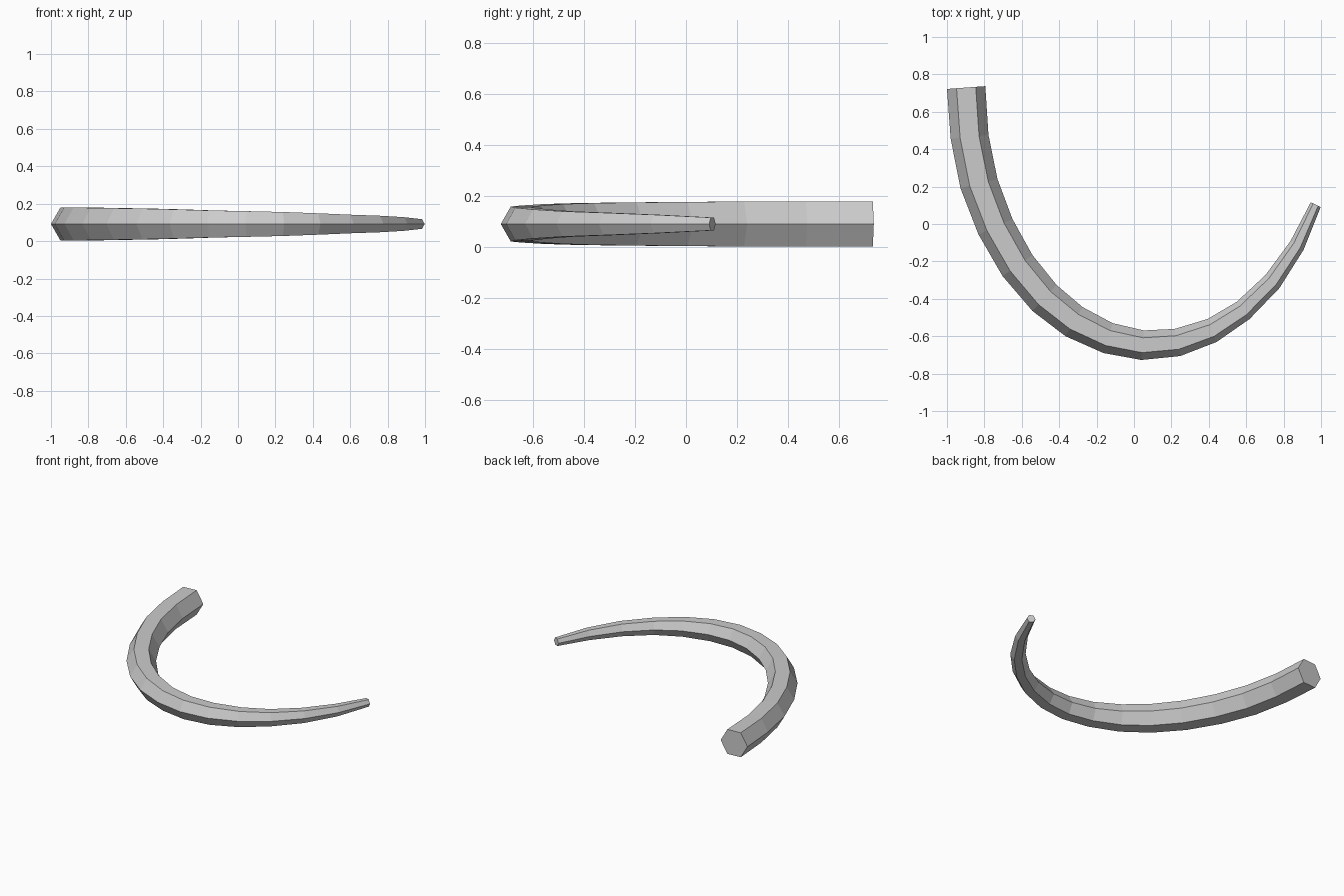
import bpy, bmesh
from mathutils import Vector

if "Cube" in bpy.data.objects:
    bpy.data.objects.remove(bpy.data.objects["Cube"])

# Outer and inner edge of each ring along the curve, seen from above
outer = [(-1.0, .722), (-.98, .455), (-.928, .192), (-.832, -.055), (-.703, -.278),
         (-.543, -.465), (-.366, -.60), (-.163, -.69), (.04, -.727), (.247, -.706),
         (.441, -.631), (.618, -.508), (.778, -.342), (.906, -.139), (.998, .091)]
inner = [(-.795, .737), (-.778, .476), (-.73, .24), (-.65, .027), (-.543, -.166),
         (-.414, -.326), (-.275, -.444), (-.115, -.53), (.052, -.569), (.217, -.561),
         (.393, -.508), (.548, -.417), (.703, -.273), (.837, -.091), (.945, .116)]
MID_Z = .0915
H = .866  # hexagon half height relative to its radius

bm = bmesh.new()


def hex_ring(a, b):
    a, b = Vector((*a, MID_Z)), Vector((*b, MID_Z))
    c, side = (a + b) / 2, (a - b) / 2
    up = Vector((0, 0, side.length * H))
    return [bm.verts.new(c + side * s + up * u) for s, u in
            ((1, 0), (.5, 1), (-.5, 1), (-1, 0), (-.5, -1), (.5, -1))]


# Tapered hexagonal tube
rings = [hex_ring(a, b) for a, b in zip(outer, inner)]
for r, s in zip(rings, rings[1:]):
    for i in range(6):
        j = (i + 1) % 6
        bm.faces.new((r[i], r[j], s[j], s[i]))

# Flat end caps
bm.faces.new(rings[0])
bm.faces.new(rings[-1])
bmesh.ops.recalc_face_normals(bm, faces=bm.faces[:])

mesh = bpy.data.meshes.new("curved_horn")
bm.to_mesh(mesh)
bm.free()
bpy.context.collection.objects.link(bpy.data.objects.new("curved_horn", mesh))
